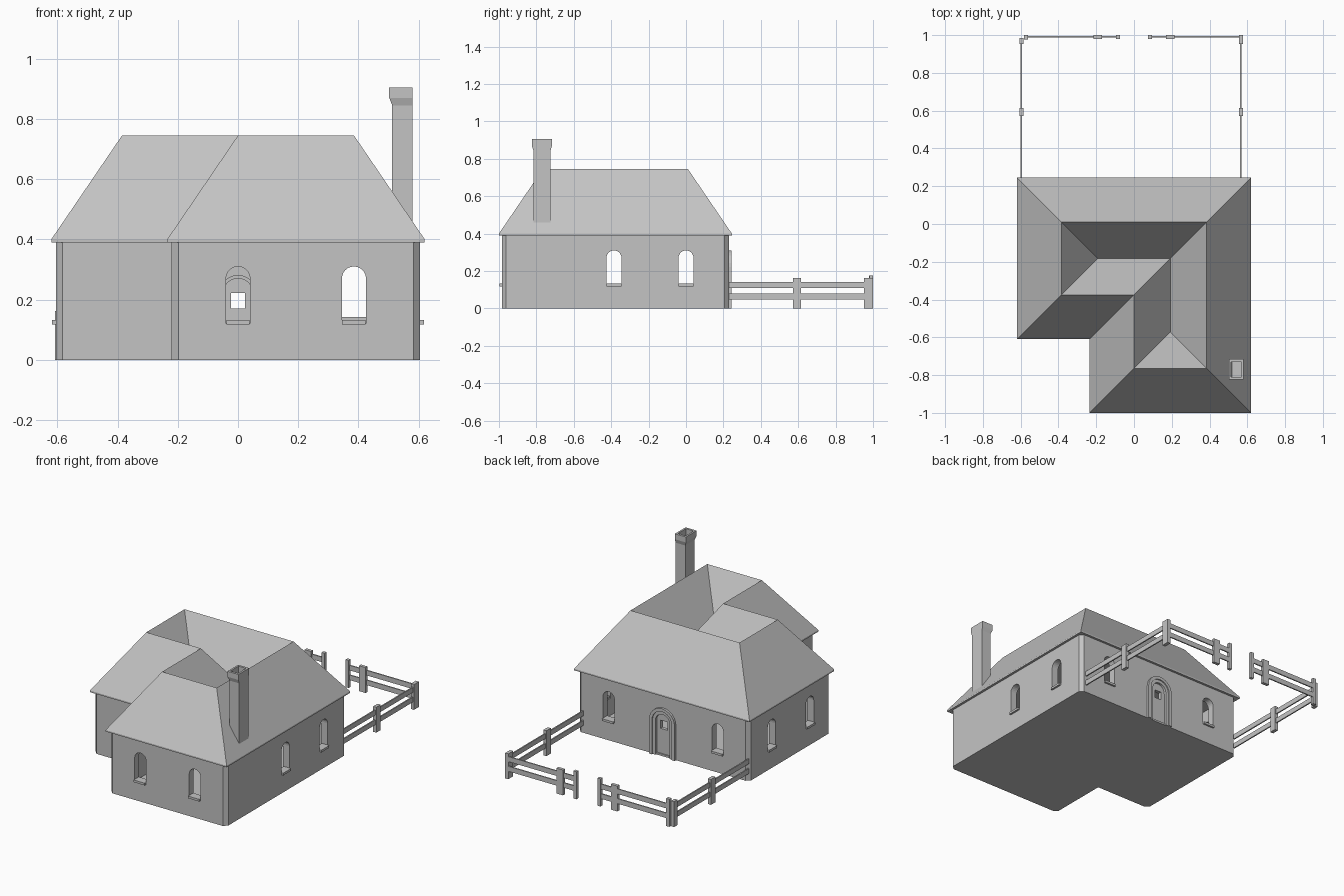
import bpy, bmesh
from math import pi, sin, cos
from mathutils import Matrix, Vector

if "Cube" in bpy.data.objects:
    bpy.data.objects.remove(bpy.data.objects["Cube"])

plaster = bpy.data.materials.new("plain_grey")
plaster.use_nodes = True
plaster.diffuse_color = (0.55, 0.55, 0.55, 1)
plaster.node_tree.nodes["Principled BSDF"].inputs["Base Color"].default_value = (0.55, 0.55, 0.55, 1)


def finish(name, bm):
    bmesh.ops.remove_doubles(bm, verts=bm.verts, dist=1e-4)
    bmesh.ops.recalc_face_normals(bm, faces=bm.faces)
    mesh = bpy.data.meshes.new(name)
    bm.to_mesh(mesh)
    bm.free()
    obj = bpy.data.objects.new(name, mesh)
    mesh.materials.append(plaster)
    bpy.context.collection.objects.link(obj)
    return obj


def loft(bm, rings, cap_start=True, cap_end=True):
    loops = [[bm.verts.new(p) for p in ring] for ring in rings]
    for a, b in zip(loops, loops[1:]):
        for i in range(len(a)):
            j = (i + 1) % len(a)
            bm.faces.new((a[i], a[j], b[j], b[i]))
    if cap_start:
        bm.faces.new(loops[0][::-1])
    if cap_end:
        bm.faces.new(loops[-1])


def box(bm, x0, x1, y0, y1, z0, z1):
    loft(bm, [[(x0, y0, z), (x1, y0, z), (x1, y1, z), (x0, y1, z)] for z in (z0, z1)])


def footprint(inset, z):
    """L-shaped plan, moved inwards from the eaves."""
    left, right, back, front = -0.62 + inset, 0.62 - inset, 0.245 - inset, -1 + inset
    wing, step = -0.235 + inset, -0.61 + inset
    return [Vector((x, y, z)) for x, y in ((left, back), (right, back), (right, front),
                                           (wing, front), (wing, step), (left, step))]


def arch(r, z0, spring, n=12):
    """Round-headed outline as (x, z) points."""
    head = [(r * cos(pi * i / n), spring + r * sin(pi * i / n)) for i in range(n + 1)]
    return [(r, z0)] + head + [(-r, z0)]


def extrude(bm, outline, place, y0, y1):
    loft(bm, [[place @ Vector((x, y, z)) for x, z in outline] for y in (y0, y1)])


def cut(obj, bm):
    """Subtract a shape and throw the cutter away."""
    cutter = finish("cutter", bm)
    cutter.hide_render = True
    mod = obj.modifiers.new("cut", 'BOOLEAN')
    mod.operation, mod.solver, mod.object = 'DIFFERENCE', 'EXACT', cutter
    bpy.context.view_layer.objects.active = obj
    bpy.ops.object.modifier_apply(modifier=mod.name)
    bpy.data.objects.remove(cutter)


# Walls with chamfered outer corners
bm = bmesh.new()
loft(bm, [footprint(0.015, z) for z in (0, 0.395)])
corners = [e for e in bm.edges
           if abs(e.verts[0].co.z - e.verts[1].co.z) > 0.1
           and not (abs(e.verts[0].co.x + 0.22) < 0.01 and e.verts[0].co.y > -0.7)]
bmesh.ops.bevel(bm, geom=corners, offset=0.023, segments=1, affect='EDGES')
walls = finish("walls", bm)

# Hollow room
bm = bmesh.new()
loft(bm, [footprint(0.06, z) for z in (0.01, 0.45)])
cut(walls, bm)


def wall_spot(x, y, angle):
    return Matrix.Translation((x, y, 0)) @ Matrix.Rotation(angle, 4, 'Z')


spots = [wall_spot(x, -0.985, 0) for x in (0, 0.385)]
spots += [wall_spot(x, 0.23, pi) for x in (-0.385, 0.385)]
spots += [wall_spot(s * 0.605, y, s * pi / 2) for s in (-1, 1) for y in (-0.385, 0)]
door_spot = wall_spot(0, 0.23, pi)

# Window and door openings
bm = bmesh.new()
for spot in spots:
    extrude(bm, arch(0.04, 0.12, 0.27), spot, -0.05, 0.1)
extrude(bm, arch(0.06, 0.012, 0.22), door_spot, -0.05, 0.1)
cut(walls, bm)

# Window sills
bm = bmesh.new()
for spot in spots:
    extrude(bm, [(-0.039, 0.118), (0.039, 0.118), (0.039, 0.132), (-0.039, 0.132)],
            spot, -0.012, 0.04)
finish("window_sills", bm)

# Stepped door frame
for name, outer, inner, front in (("outer_door_frame", 0.09, 0.07, -0.014),
                                  ("inner_door_frame", 0.07, 0.05, -0.007)):
    bm = bmesh.new()
    ring = arch(outer, 0, 0.22) + arch(inner, 0, 0.22)[::-1]
    extrude(bm, ring, door_spot, front, 0.04)
    finish(name, bm)

# Door with a small square opening
bm = bmesh.new()
extrude(bm, arch(0.05, 0, 0.22), door_spot, 0.008, 0.03)
door = finish("door", bm)
bm = bmesh.new()
box(bm, -0.024, 0.024, 0.1, 0.3, 0.17, 0.222)
cut(door, bm)

# Hipped roof with a sunken valley inside the ridges
bm = bmesh.new()
loft(bm, [footprint(0, 0.39), footprint(0, 0.4), footprint(0.235, 0.745),
          footprint(0.4275, 0.455)], cap_end=False)
finish("roof", bm)

# Chimney: flared cap and open flue
bm = bmesh.new()
rings = []
for hx, hy, z in ((0.034, 0.046, 0.42), (0.034, 0.046, 0.845), (0.039, 0.054, 0.87),
                  (0.039, 0.054, 0.905), (0.027, 0.04, 0.905), (0.027, 0.04, 0.55)):
    cx = 0.58 - max(hx, 0.034) if hx > 0.03 else 0.541
    rings.append([(cx + sx * hx, -0.77 + sy * hy, z)
                  for sx, sy in ((-1, -1), (1, -1), (1, 1), (-1, 1))])
loft(bm, rings)
finish("chimney", bm)

# Garden fence
RAILS = ((0.048, 0.08), (0.11, 0.142))
for side, x in (("left", 0.566), ("right", -0.596)):
    bm = bmesh.new()
    for z0, z1 in RAILS:
        box(bm, x - 0.004, x + 0.004, 0.22, 0.975, z0, z1)
    finish(side + "_side_rails", bm)
    bm = bmesh.new()
    box(bm, x - 0.011, x + 0.011, 0.571, 0.615, 0, 0.162)
    box(bm, x - 0.011, x + 0.011, 0.952, 0.986 if x < 0 else 1, 0, 0.162)
    finish(side + "_side_posts", bm)

    s = 1 if x > 0 else -1
    bm = bmesh.new()
    for z0, z1 in RAILS:
        box(bm, *sorted((s * 0.085, s * 0.568)), 0.988, 0.996, z0, z1)
    finish(side + "_back_rails", bm)
    bm = bmesh.new()
    box(bm, s * 0.192 - 0.023, s * 0.192 + 0.023, 0.98, 1, 0, 0.162)
    box(bm, s * 0.085 - 0.011, s * 0.085 + 0.011, 0.98, 1, 0, 0.176)
    if s < 0:
        box(bm, -0.583, -0.56, 0.978, 1, 0, 0.176)
    finish(side + "_back_posts", bm)
